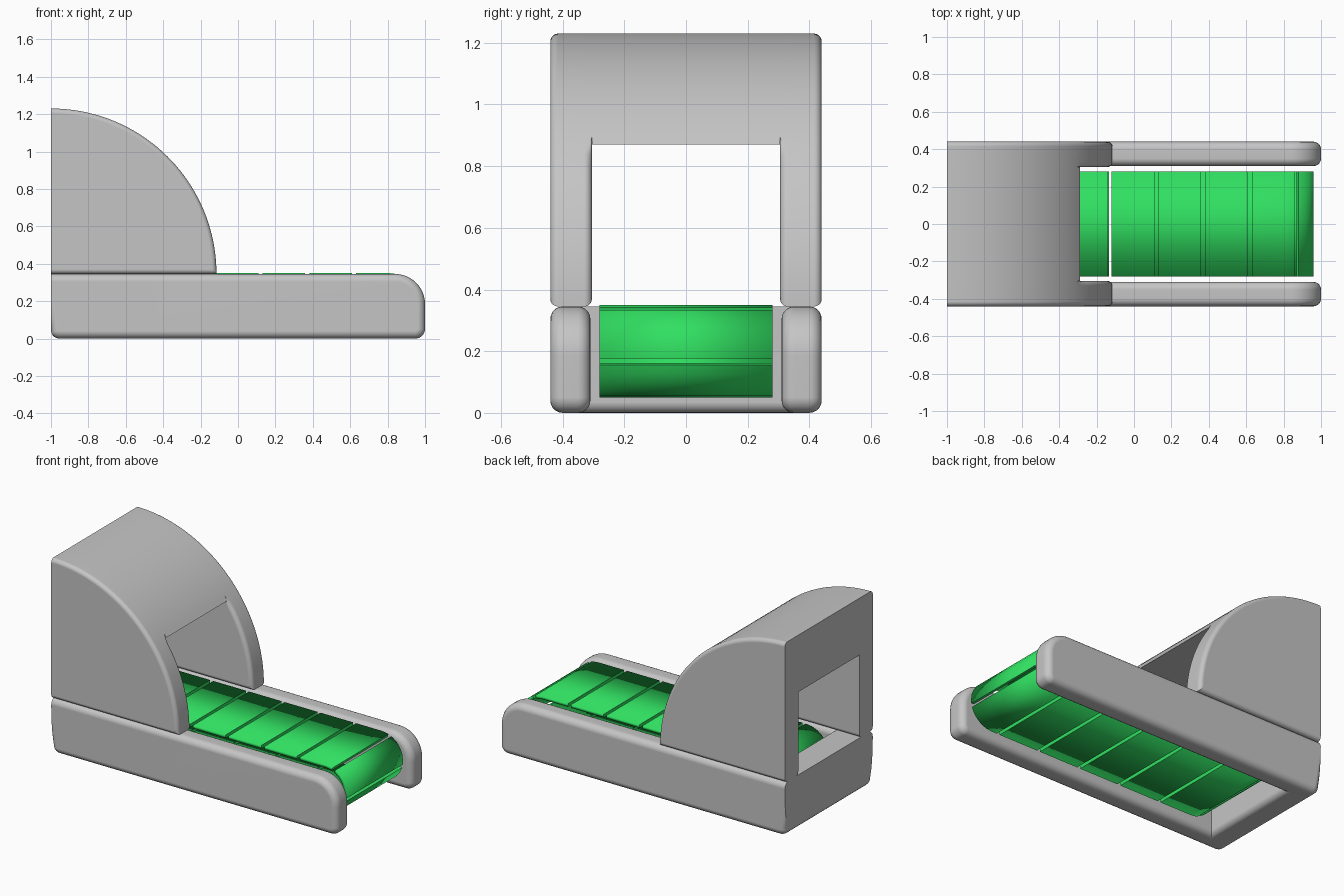
import bpy, bmesh, math
from math import sin, cos, pi

cube = bpy.data.objects.get("Cube")
if cube:
    bpy.data.objects.remove(cube, do_unlink=True)


def material(name, rgb):
    m = bpy.data.materials.new(name)
    m.use_nodes = True
    m.diffuse_color = (*rgb, 1)
    m.node_tree.nodes["Principled BSDF"].inputs["Base Color"].default_value = (*rgb, 1)
    return m


GREY = material("light grey", (0.56, 0.56, 0.56))
GREEN = material("belt green", (0.03, 0.74, 0.12))


def finish(bm, name, mat):
    bmesh.ops.recalc_face_normals(bm, faces=bm.faces)
    me = bpy.data.meshes.new(name)
    bm.to_mesh(me)
    bm.free()
    me.materials.append(mat)
    ob = bpy.data.objects.new(name, me)
    bpy.context.collection.objects.link(ob)
    bpy.ops.object.select_all(action="DESELECT")
    ob.select_set(True)
    bpy.context.view_layer.objects.active = ob
    return ob


def slab(name, profile, y0, y1, bevel=0, rule=None):
    """Extrude an x-z profile along y and round the rim edges picked by rule."""
    bm = bmesh.new()
    base = bm.faces.new([bm.verts.new((x, y0, z)) for x, z in profile])
    out = bmesh.ops.extrude_face_region(bm, geom=[base])
    for v in out["geom"]:
        if isinstance(v, bmesh.types.BMVert):
            v.co.y = y1
    if bevel:
        edges = [e for e in bm.edges if rule(e.verts[0].co, e.verts[1].co)]
        bmesh.ops.bevel(bm, geom=edges, offset=bevel, segments=5, profile=0.5, affect="EDGES")
    ob = finish(bm, name, GREY)
    bpy.ops.object.shade_smooth_by_angle(angle=math.radians(35))
    ob.modifiers.new("weighted_normals", "WEIGHTED_NORMAL").keep_sharp = True
    return ob


def arc(cx, cz, r, a0, a1, n):
    steps = [math.radians(a0 + (a1 - a0) * i / n) for i in range(n + 1)]
    return [(cx + r * cos(a), cz + r * sin(a)) for a in steps]


def on_rim(a, b):
    # rim edges keep one y value; the closed end of the machine stays crisp
    return abs(a.y - b.y) < 1e-4 and max(a.x, b.x) > -0.999


# Side rails with a rounded nose, and the end wall joining them
TOP, OUT, IN = 0.345, 0.44, 0.31
rail = ([(-1, TOP)] + arc(-0.955, 0.045, 0.045, 180, 270, 5)
        + arc(0.95, 0.05, 0.05, 270, 360, 5) + arc(0.84, TOP - 0.16, 0.16, 0, 90, 12))
slab("right_rail", rail, -OUT, -IN, 0.04, on_rim)
slab("left_rail", rail, IN, OUT, 0.04, on_rim)
wall = [(-1, TOP)] + arc(-0.955, 0.045, 0.045, 180, 270, 5) + arc(-0.865, 0.035, 0.035, 270, 360, 5) + [(-0.83, TOP)]
slab("end_wall", wall, -0.4, 0.4)

# Quarter-round hood: two side cheeks and a solid bridge over the opening
R, CEIL, GAP = 0.885, 0.87, 0.305
split = math.degrees(math.asin((CEIL - TOP) / R))
low = arc(-1, TOP, R, 0, split, 16)
high = arc(-1, TOP, R, split, 90, 24)


def cheek_rim(a, b):
    outer = abs(a.y) > OUT - 1e-3
    return on_rim(a, b) and (outer or max(a.z, b.z) < CEIL + 1e-3)


cheek = [(-1, TOP)] + low + high[1:]
slab("right_hood_cheek", cheek, -OUT, -GAP, 0.025, cheek_rim)
slab("left_hood_cheek", cheek, GAP, OUT, 0.025, cheek_rim)
slab("hood_bridge", [(-1, CEIL)] + high, -GAP, GAP)

# Belt path: a stadium loop measured by length from the top of the right roller
RAD, X0, X1, ZC = 0.15, -0.65, 0.81, 0.2
RUN, HALF = X1 - X0, pi * RAD
LOOP = 2 * (RUN + HALF)


def path(s, inset):
    s %= LOOP
    r = RAD - inset
    if s < HALF:
        return X1 + r * sin(s / RAD), ZC + r * cos(s / RAD)
    s -= HALF
    if s < RUN:
        return X1 - s, ZC - r
    s -= RUN
    if s < HALF:
        return X0 - r * sin(s / RAD), ZC - r * cos(s / RAD)
    return X0 + s - HALF, ZC + r


# Belt slats: thin curved plates between successive gaps
bends = [k * HALF / 12 + start for start in (0, HALF + RUN) for k in range(13)]
gaps = ([-1.44 + 0.25 * i for i in range(7)] + [0.27]
        + [0.52 + 0.295 * i for i in range(6)] + [2.2, LOOP - 1.44])
THICK, HALF_W, SLOT = 0.02, 0.28, 0.011

bm = bmesh.new()
for g0, g1 in zip(gaps, gaps[1:]):
    a, b = g0 + SLOT, g1 - SLOT
    rings = []
    for s in [a] + [k for k in bends if a + 0.005 < k < b - 0.005] + [b]:
        (xo, zo), (xi, zi) = path(s, 0), path(s, THICK)
        rings.append([bm.verts.new(p) for p in (
            (xo, -HALF_W, zo), (xo, HALF_W, zo), (xi, HALF_W, zi), (xi, -HALF_W, zi))])
    for p, q in zip(rings, rings[1:]):
        for i in range(4):
            j = (i + 1) % 4
            bm.faces.new((p[i], p[j], q[j], q[i]))
    for ring in (rings[0], rings[-1]):
        cap = bm.faces.new(ring)
        for e in cap.edges:
            e.smooth = False
for f in bm.faces:
    f.smooth = True
finish(bm, "belt_slats", GREEN)
